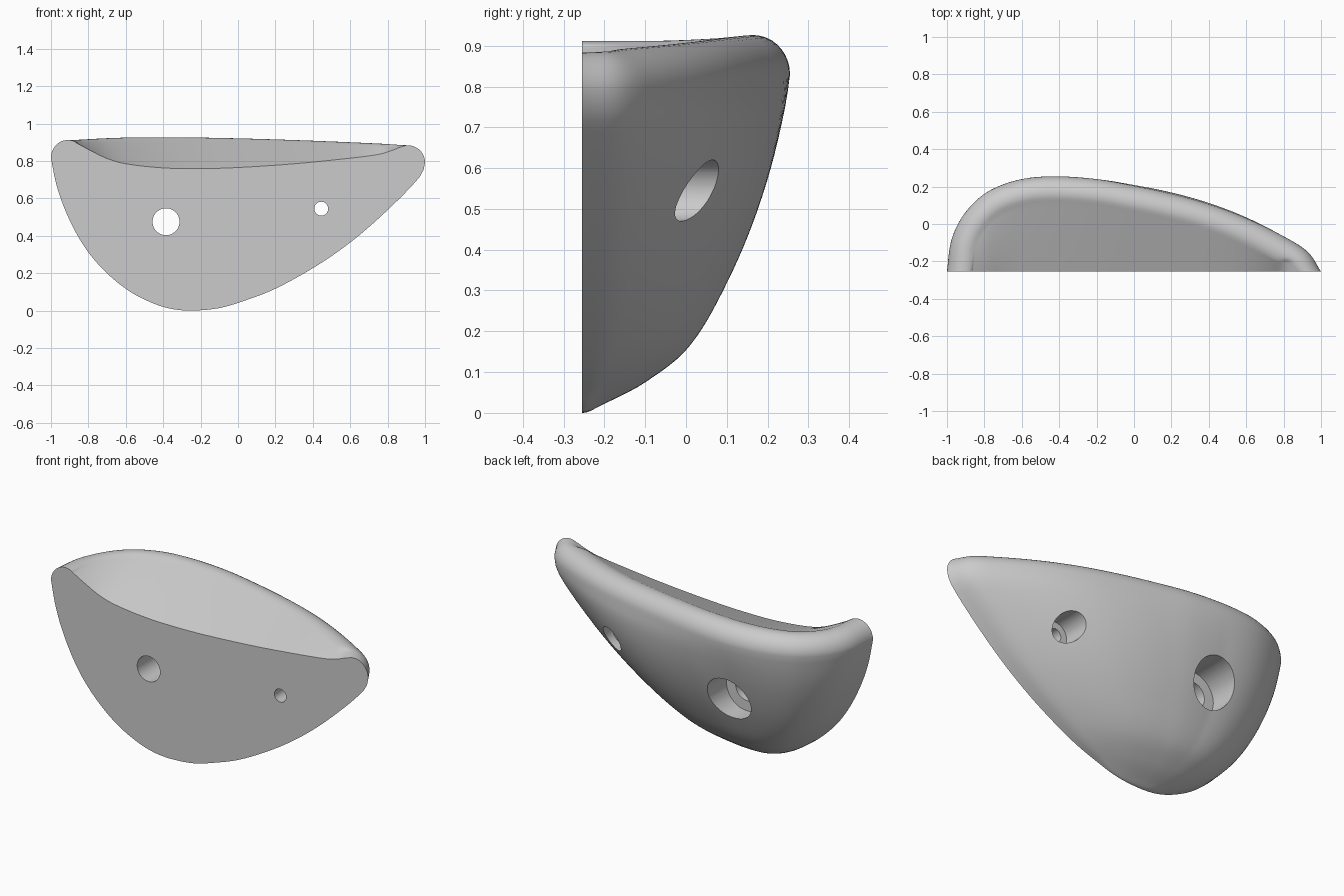
import bpy, bmesh, math
from mathutils import Vector

if "Cube" in bpy.data.objects:
    bpy.data.objects.remove(bpy.data.objects["Cube"])

FRONT = -0.255
LIP = 0.83          # height where the body is widest


def smooth(pts, t):
    """Smooth curve through (key, value) points."""
    n = len(pts)
    t = min(max(t, pts[0][0]), pts[-1][0])
    i = 0
    while i < n - 2 and t > pts[i + 1][0]:
        i += 1

    def slope(k):
        a, b = pts[max(k - 1, 0)], pts[min(k + 1, n - 1)]
        return (b[1] - a[1]) / (b[0] - a[0])
    (x0, y0), (x1, y1) = pts[i], pts[i + 1]
    h = x1 - x0
    s = (t - x0) / h
    return ((2*s**3 - 3*s*s + 1) * y0 + (s**3 - 2*s*s + s) * h * slope(i)
            + (3*s*s - 2*s**3) * y1 + (s**3 - s*s) * h * slope(i + 1))


def by_root(pts):
    return [(math.sqrt(z), v) for z, v in pts]


# plan outline of the back, left to right
plan = [(-1, -.255), (-.98, -.1), (-.93, .02), (-.85, .12), (-.75, .19), (-.6, .24),
        (-.42, .255), (-.2, .24), (0, .205), (.2, .162), (.4, .107), (.6, .032),
        (.8, -.066), (.93, -.15), (1, -.255)]
plan_x = [(i, p[0]) for i, p in enumerate(plan)]
plan_y = [(i, p[1]) for i, p in enumerate(plan)]
# left edge, right edge and back depth by height
left = by_root([(0, -.26), (.02, -.40), (.05, -.48), (.1, -.575), (.2, -.70), (.3, -.79),
                (.4, -.855), (.5, -.905), (.6, -.945), (.7, -.975), (.83, -1)])
right = by_root([(0, -.26), (.01, -.12), (.05, .025), (.1, .16), (.18, .315), (.27, .46),
                 (.37, .595), (.47, .71), (.57, .812), (.68, .915), (.77, .985), (.83, 1)])
back = by_root([(0, -.255), (.02, -.205), (.075, -.1), (.155, 0), (.33, .1), (.59, .2),
                (.75, .243), (.83, .255)])
# front edge of the scooped top
scoop = [(-.87, .9), (-.8, .862), (-.7, .813), (-.6, .785), (-.4, .763), (-.2, .759),
         (0, .765), (.3, .785), (.6, .815), (.75, .835), (.82, .855), (.88, .88)]

COLS, ROWS = 96, 40


def tilt(x):
    """The lip drops slightly towards both ends."""
    return (1 - 0.046 * max(0, (x + .3) / 1.3) ** 1.5
            - 0.015 * min(1, max(0, (-x - .55) / .4)) ** 1.5)


outline = []
for c in range(COLS + 1):
    u = c / COLS * (len(plan) - 1)
    outline.append(Vector((smooth(plan_x, u), smooth(plan_y, u), 0)))
inward = []
for c in range(COLS + 1):
    d = outline[min(c + 1, COLS)] - outline[max(c - 1, 0)]
    inward.append(Vector((d.y, -d.x, 0)).normalized())
# ends stay on the front plane
for c in range(COLS + 1):
    e = min(1, (COLS - c) / 14)
    inward[c] = (inward[c] * e + Vector((-1, 0, 0)) * (1 - e)).normalized()
inward[0] = Vector((1, 0, 0))

rows = []
# bulging body, fuller to the right at mid height
for r in range(ROWS + 1):
    s = r / ROWS * math.sqrt(LIP)
    xl, xr, yb = smooth(left, s), smooth(right, s), smooth(back, s)
    h = s * s / LIP
    row = []
    for p in outline:
        x = xl + (xr - xl) * (p.x + 1) / 2
        f = (p.y - FRONT) / .51
        if p.x > -.4:
            f += .11 * 4 * h * (1 - h) * math.sin(math.pi * (p.x + .4) / 1.4)
        row.append(Vector((x, FRONT + (yb - FRONT) * f, s * s * tilt(x))))
    for p in (row[0], row[-1]):
        p.y = FRONT
    rows.append(row)
# rounded lip
for k in range(1, 13):
    a = math.radians(k * 118 / 12)
    d, z = .09 * (1 - math.cos(a)), LIP + .096 * math.sin(a)
    row = []
    for p, n in zip(outline, inward):
        q = p + n * d
        q.y = max(q.y, FRONT)
        row.append(Vector((q.x, q.y, z * tilt(p.x))))
    rows.append(row)
# scoop running down to the front edge
rim = rows[-1]
for k in range(1, 13):
    t = k / 12
    row = []
    for c, p in enumerate(rim):
        z = p.z if c in (0, COLS) else min(p.z, smooth(scoop, p.x))
        row.append(p.lerp(Vector((p.x, FRONT, z)), t))
    rows.append(row)

bm = bmesh.new()
grid = [[bm.verts.new(p) for p in row] for row in rows]
for a, b in zip(grid, grid[1:]):
    for c in range(COLS):
        bm.faces.new((a[c], a[c + 1], b[c + 1], b[c]))
bmesh.ops.remove_doubles(bm, verts=bm.verts, dist=.0008)
bmesh.ops.dissolve_degenerate(bm, edges=bm.edges, dist=.0003)
# flat mounting face
bmesh.ops.holes_fill(bm, edges=[e for e in bm.edges if e.is_boundary], sides=0)
bmesh.ops.recalc_face_normals(bm, faces=bm.faces)
mesh = bpy.data.meshes.new("grip_body")
bm.to_mesh(mesh)
bm.free()
body = bpy.data.objects.new("grip_body", mesh)
bpy.context.collection.objects.link(body)


def drill(x, z, radius, y0, y1):
    bpy.ops.mesh.primitive_cylinder_add(vertices=48, radius=radius, depth=y1 - y0,
                                        location=(x, (y0 + y1) / 2, z),
                                        rotation=(math.pi / 2, 0, 0))
    cutter = bpy.context.object
    cutter.name = "hole_cutter"
    cutter.hide_render = True
    mod = body.modifiers.new("hole", 'BOOLEAN')
    mod.object, mod.operation, mod.solver = cutter, 'DIFFERENCE', 'EXACT'
    bpy.context.view_layer.objects.active = body
    bpy.ops.object.modifier_apply(modifier=mod.name)
    bpy.data.objects.remove(cutter)


# bolt and screw holes, each with a wider recess at the back
for x, z, r, recess, floor in ((-.385, .475, .072, .13, 0), (.445, .545, .037, .075, -.08)):
    drill(x, z, recess, floor, .5)
    drill(x, z, r, -.5, .5)

bpy.ops.object.select_all(action='DESELECT')
body.select_set(True)
bpy.context.view_layer.objects.active = body
bpy.ops.object.shade_smooth_by_angle(angle=math.radians(35))
